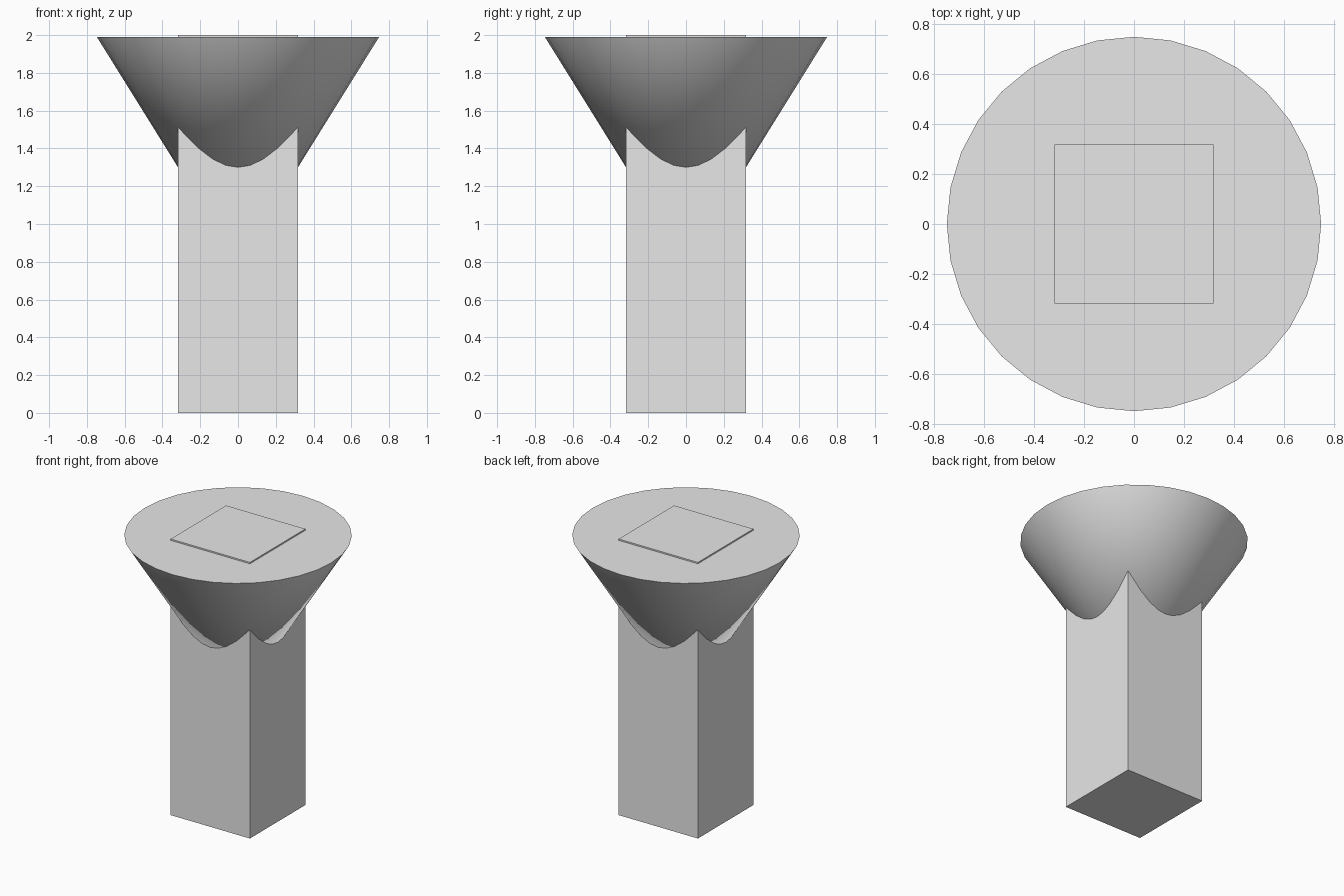
import bpy
import math

cube = bpy.data.objects.get("Cube")
if cube:
    bpy.data.objects.remove(cube, do_unlink=True)

grey = bpy.data.materials.new("light_grey")
grey.use_nodes = True
colour = (0.8, 0.8, 0.8, 1)
grey.diffuse_color = colour
grey.node_tree.nodes["Principled BSDF"].inputs["Base Color"].default_value = colour

POST_WIDTH = 0.635
RIM_RADIUS = 0.747
RIM_Z = 1.99
APEX_Z = 0.79

# Square post, showing slightly above the flared head
bpy.ops.mesh.primitive_cube_add(size=1, location=(0, 0, 1))
post = bpy.context.object
post.name = "square_post"
post.scale = (POST_WIDTH, POST_WIDTH, 2)
bpy.ops.object.transform_apply(location=False, rotation=False, scale=True)
post.data.materials.append(grey)

# Inverted cone head, its point buried inside the post
bpy.ops.mesh.primitive_cone_add(
    vertices=32, radius1=RIM_RADIUS, radius2=0, depth=RIM_Z - APEX_Z,
    location=(0, 0, (RIM_Z + APEX_Z) / 2), rotation=(math.pi, 0, 0))
head = bpy.context.object
head.name = "flared_head"
bpy.ops.object.transform_apply(location=False, rotation=True, scale=False)
head.data.materials.append(grey)
bpy.ops.object.shade_smooth_by_angle(angle=math.radians(30))
